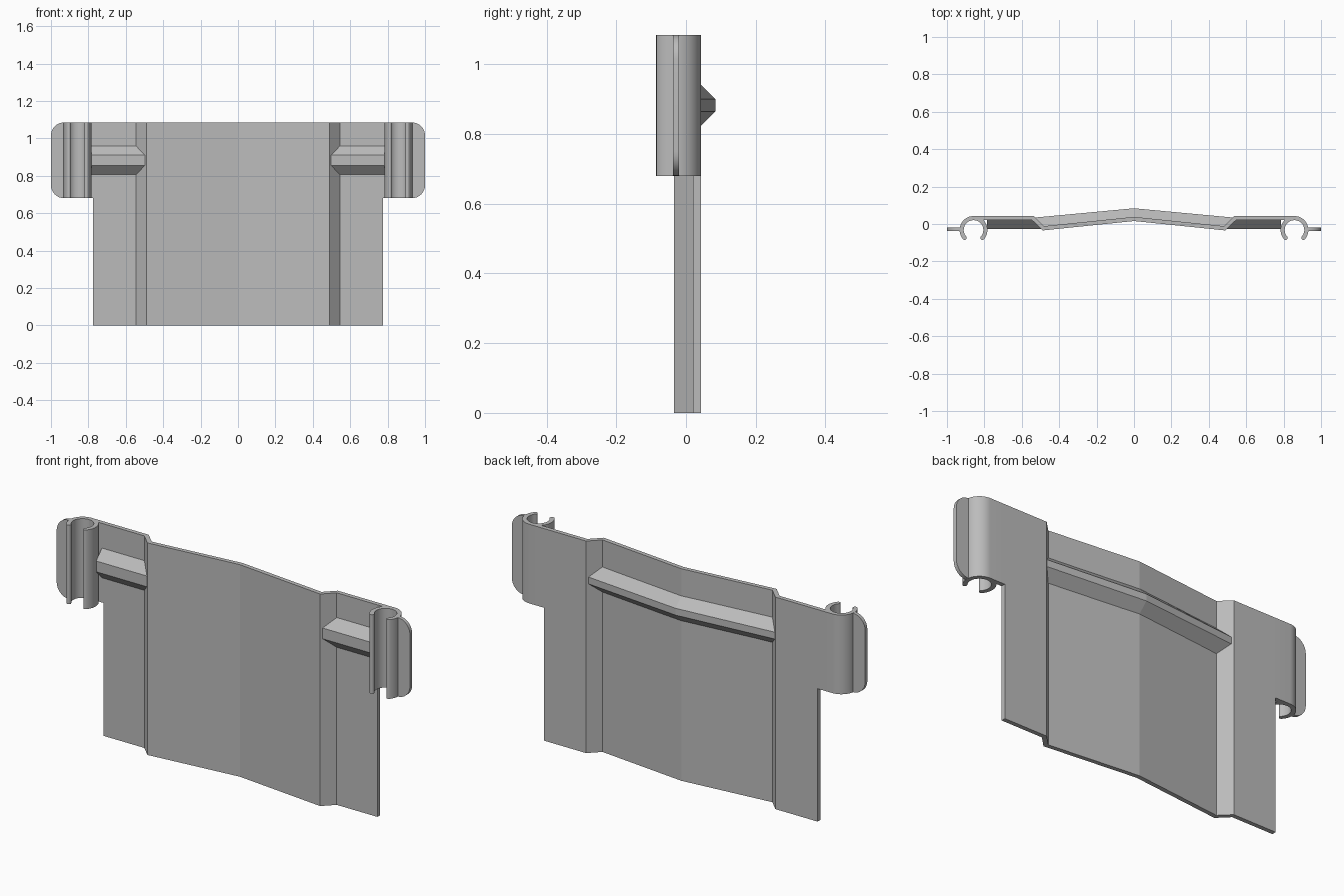
import bpy, bmesh, math
from mathutils import Vector

cube = bpy.data.objects.get("Cube")
if cube:
    bpy.data.objects.remove(cube)

GREY = (0.5, 0.5, 0.5, 1)
mat = bpy.data.materials.new("plain grey")
mat.use_nodes = True
mat.diffuse_color = GREY
mat.node_tree.nodes["Principled BSDF"].inputs["Base Color"].default_value = GREY

THICK = 0.022
TOP, WING_Z = 1.085, 0.68


def finish(name, bm, smooth=False):
    bmesh.ops.recalc_face_normals(bm, faces=bm.faces)
    mesh = bpy.data.meshes.new(name)
    bm.to_mesh(mesh)
    bm.free()
    mesh.materials.append(mat)
    obj = bpy.data.objects.new(name, mesh)
    bpy.context.collection.objects.link(obj)
    if smooth:
        bpy.ops.object.select_all(action="DESELECT")
        obj.select_set(True)
        bpy.context.view_layer.objects.active = obj
        bpy.ops.object.shade_smooth_by_angle(angle=math.radians(35))
    return obj


def extrude(name, outline, direction, smooth=False):
    """Solid from a closed outline pushed along a direction."""
    bm = bmesh.new()
    face = bm.faces.new([bm.verts.new(p) for p in outline])
    moved = bmesh.ops.extrude_face_region(bm, geom=[face])["geom"]
    bmesh.ops.translate(bm, vec=direction,
                        verts=[g for g in moved if isinstance(g, bmesh.types.BMVert)])
    return finish(name, bm, smooth)


def ribbon(name, path, z0, z1, round_end=False, smooth=False):
    """Upright strip of constant thickness along a plan path, with mitred bends."""
    pts = [Vector(p) for p in path]
    dirs = [(b - a).normalized() for a, b in zip(pts, pts[1:])]
    one, two = [], []
    for i, p in enumerate(pts):
        d0, d1 = dirs[max(i - 1, 0)], dirs[min(i, len(dirs) - 1)]
        n0, n1 = Vector((-d0.y, d0.x)), Vector((-d1.y, d1.x))
        n = (n0 + n1).normalized()
        off = n * (THICK / 2 / n.dot(n0))
        one.append(p + off)
        two.append(p - off)
    cap = []
    if round_end:
        side = one[-1] - pts[-1]
        ahead = dirs[-1] * THICK / 2
        for k in range(1, 6):
            a = math.pi * k / 6
            cap.append(pts[-1] + side * math.cos(a) + ahead * math.sin(a))
    outline = [(p.x, p.y, z0) for p in one + cap + two[::-1]]
    return extrude(name, outline, (0, 0, z1 - z0), smooth)


def rib(name, stations, base_z, tip_z):
    """Trapezoid ridge lofted through (base xy, tip xy) stations."""
    bm = bmesh.new()
    rings = []
    for base, tip in stations:
        ring = [(*base, base_z[0]), (*tip, tip_z[0]),
                (*tip, tip_z[1]), (*base, base_z[1])]
        rings.append([bm.verts.new(p) for p in ring])
    for a, b in zip(rings, rings[1:]):
        for i in range(4):
            j = (i + 1) % 4
            bm.faces.new((a[i], a[j], b[j], b[i]))
    bm.faces.new(rings[0])
    bm.faces.new(rings[-1])
    return finish(name, bm)


# Folded main panel
half = [(0.485, -0.023), (0.54, 0.0315), (0.775, 0.0315)]
ribbon("main_panel", [(-x, y) for x, y in half[::-1]] + [(0, 0.027)] + half, 0, TOP)

# Stiffening rib across the back of the centre
end_base, end_tip = (0.485, -0.023), (0.535, 0.034)
rib("back_rib",
    [((-end_base[0], end_base[1]), (-end_tip[0], end_tip[1])),
     ((0, 0.027), (0, 0.084)), (end_base, end_tip)],
    (0.808, 0.957), (0.865, 0.90))

CX, CY, R = 0.858, -0.032, 0.0635


def arc(start, stop, steps):
    angles = [math.radians(start + (stop - start) * i / steps) for i in range(steps + 1)]
    return [(CX + R * math.cos(a), CY + R * math.sin(a)) for a in angles]


for side, label in ((1, "left"), (-1, "right")):
    def flip(points):
        return [(side * x, y) for x, y in points]

    # Wing running into the outer arm of the open clip
    ribbon(label + "_wing_clip", flip([(0.77, 0.0315)] + arc(90, -42, 18)),
           WING_Z, TOP, True, True)

    # Inner arm of the clip
    ribbon(label + "_clip_inner_arm", flip(arc(92, 222, 18)), WING_Z, TOP, True, True)

    # Front rib beside the step
    rib(label + "_front_rib",
        [flip([(0.54, 0.0315), (0.485, -0.026)]),
         flip([(0.785, 0.0315), (0.785, -0.026)])],
        (0.795, 0.97), (0.855, 0.91))

    # Thin outer tab with rounded corners
    rad = 0.07
    tab = [(0.92, WING_Z)]
    for cz, first in ((WING_Z + rad, -90), (TOP - rad, 0)):
        for k in range(9):
            a = math.radians(first + 90 * k / 8)
            tab.append((1 - rad + rad * math.cos(a), cz + rad * math.sin(a)))
    tab.append((0.92, TOP))
    extrude(label + "_tab", [(side * x, -0.038, z) for x, z in tab], (0, 0.018, 0), True)
